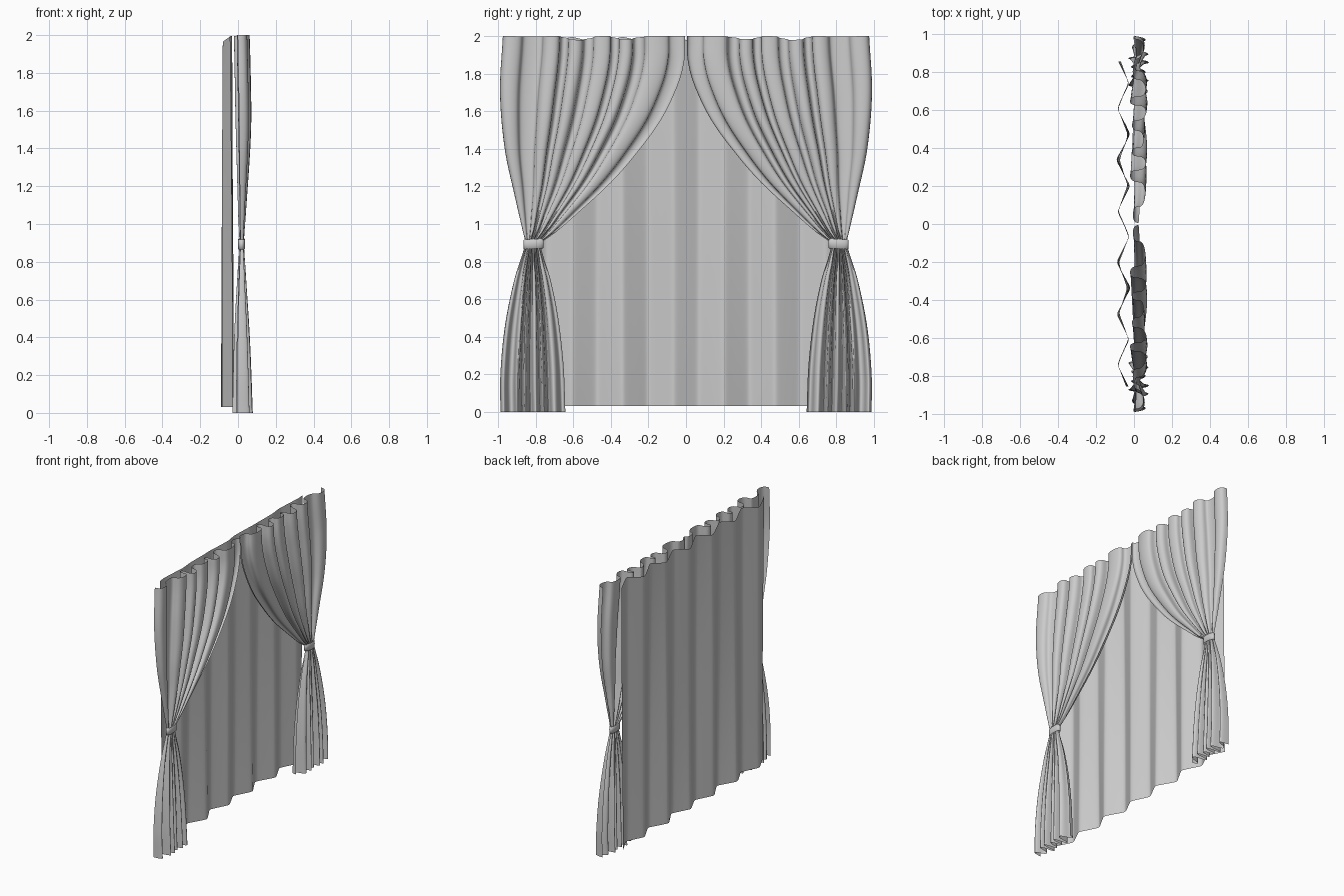
import bpy, math
from math import sin, cos, pi

if "Cube" in bpy.data.objects:
    bpy.data.objects.remove(bpy.data.objects["Cube"])

def curve(keys, z):
    """Smooth value at height z through (z, value) keys."""
    n = len(keys)
    i = 0
    while i < n - 2 and z > keys[i + 1][0]:
        i += 1
    def slope(j):
        a, b = keys[max(j - 1, 0)], keys[min(j + 1, n - 1)]
        return (b[1] - a[1]) / (b[0] - a[0])
    (z0, a), (z1, b) = keys[i], keys[i + 1]
    h = z1 - z0
    t = (z - z0) / h
    return (a * (2*t**3 - 3*t*t + 1) + b * (3*t*t - 2*t**3)
            + h * slope(i) * (t**3 - 2*t*t + t) + h * slope(i + 1) * (t**3 - t*t))

def sheet(name, func, nu, nv, side=1, closed=False):
    """Smooth grid surface from func(u, v), mirrored across y by side."""
    cols = nu if closed else nu + 1
    verts = []
    for j in range(nv + 1):
        for i in range(cols):
            x, y, z = func(i / nu, j / nv)
            verts.append((x, y * side, z))
    faces = []
    for j in range(nv):
        for i in range(nu):
            k = (i + 1) % cols
            f = (j*cols + i, j*cols + k, (j+1)*cols + k, (j+1)*cols + i)
            faces.append(f if side < 0 else f[::-1])
    me = bpy.data.meshes.new(name)
    me.from_pydata(verts, [], faces)
    me.polygons.foreach_set("use_smooth", [True] * len(faces))
    ob = bpy.data.objects.new(name, me)
    bpy.context.collection.objects.link(ob)
    return ob

# Drape silhouette: outer edge, inner edge, fold depth and centre by height
OUTER = [(0, .988), (.2, .988), (.45, .965), (.7, .915), (.85, .868), (.9, .855),
         (.95, .866), (1.15, .912), (1.4, .965), (1.7, .99), (2, .975)]
INNER = [(0, .642), (.25, .652), (.5, .68), (.7, .72), (.85, .765), (.9, .768),
         (.95, .70), (1.05, .585), (1.22, .40), (1.38, .26), (1.56, .13),
         (1.75, .04), (1.88, .008), (2, .006)]
DEPTH = [(0, .056), (.4, .043), (.75, .022), (.9, .013), (1.05, .021),
         (1.5, .042), (1.8, .044), (2, .043)]
CENTRE = [(0, .026), (.9, .020), (1.5, .030), (2, .022)]
FOLDS = 6

def drape(u, v):
    z = 2 * v
    # broad pleats at both edges, tighter in the middle
    ph = 2 * pi * FOLDS * (u - .045 * sin(2 * pi * u) + .012 * sin(6 * pi * u))
    rate = 1 - .28 * cos(2 * pi * u) + .22 * cos(6 * pi * u)
    size = .82 + .18 * cos(2 * pi * 2.5 * u + 1)
    # pleats tuck under each other, less so towards the hem
    tuck = .42 if z > .9 else .15 + .3 * z
    w = u + tuck * (-sin(2 * ph) + (1 - cos(ph)) * sin(pi * u)) / (2 * pi * FOLDS * rate)
    w = min(max(w, 0), 1)
    deep = curve(DEPTH, z)
    # outer edge curls back towards the window
    x = curve(CENTRE, z) + deep * (size * sin(ph) - .55 * math.exp(-u / .04))
    o, i = curve(OUTER, z), curve(INNER, z)
    y = o + (i - o) * w
    top = max(0, (z - 1.85) / .15) ** 2
    z -= .022 * top * (.5 + .5 * sin(ph * .5 + .6)) * sin(pi * u) ** 2
    return x, y, z

# Sheer back curtain: one continuous sheet of wide waves
def sheer(u, v):
    z = .03 + 1.965 * v
    s = .85 * (1 - 2 * u)
    ph = 2 * pi * s / .27
    amp = .031 - .010 * v
    x = -.056 - amp * sin(ph) + .004 * sin(.6 * ph + 3 * v)
    y = s + .008 * sin(2 * ph)
    z -= .03 * max(0, (v - .9) * 10) ** 2 * (.5 + .5 * sin(ph))
    return x, y, z

# Tieback: flattened band
BAND = [(.868, .93), (.869, 1), (.895, 1.01), (.919, 1), (.920, .93)]
def tieback(u, v):
    z, s = BAND[round(v * 4)]
    a = 2 * pi * u
    c, d = cos(a), sin(a)
    y = .053 * s * math.copysign(abs(c) ** .8, c)
    x = .019 * s * math.copysign(abs(d) ** .8, d)
    return .019 + x, .811 + y, z - .06 * y

sheet("sheer_curtain", sheer, 220, 40)
for side, tag in ((1, "right"), (-1, "left")):
    sheet("drape_" + tag, drape, 240, 90, side)
    sheet("tieback_" + tag, tieback, 40, 4, side, closed=True)
